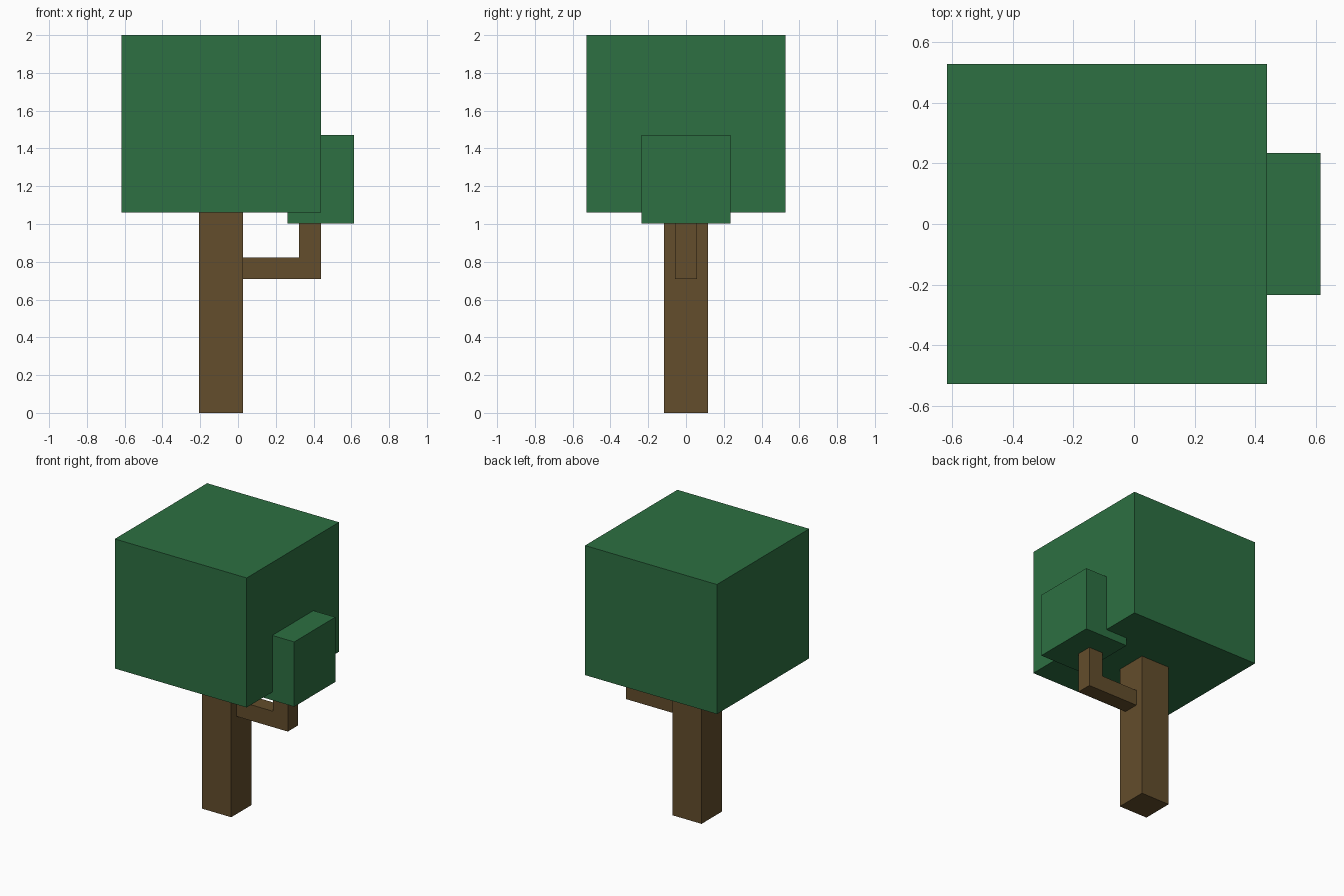
import bpy, bmesh

if "Cube" in bpy.data.objects:
    bpy.data.objects.remove(bpy.data.objects["Cube"])


def make_material(name, rgb):
    mat = bpy.data.materials.new(name)
    mat.diffuse_color = (*rgb, 1.0)
    mat.use_nodes = True
    mat.node_tree.nodes["Principled BSDF"].inputs["Base Color"].default_value = mat.diffuse_color
    return mat


def extrude_profile(name, profile, half_depth, mat):
    """Extrude an x-z outline symmetrically along y."""
    bm = bmesh.new()
    face = bm.faces.new([bm.verts.new((x, -half_depth, z)) for x, z in profile])
    result = bmesh.ops.extrude_face_region(bm, geom=[face])
    verts = [v for v in result["geom"] if isinstance(v, bmesh.types.BMVert)]
    bmesh.ops.translate(bm, verts=verts, vec=(0, 2 * half_depth, 0))
    bmesh.ops.recalc_face_normals(bm, faces=bm.faces)
    mesh = bpy.data.meshes.new(name)
    bm.to_mesh(mesh)
    bm.free()
    mesh.materials.append(mat)
    obj = bpy.data.objects.new(name, mesh)
    bpy.context.collection.objects.link(obj)
    return obj


def block(name, x0, x1, z0, z1, half_depth, mat):
    return extrude_profile(name, [(x0, z0), (x1, z0), (x1, z1), (x0, z1)], half_depth, mat)


bark = make_material("bark_brown", (0.125, 0.075, 0.025))
leaf = make_material("leaf_green", (0.026, 0.162, 0.054))

# Trunk and main crown
block("trunk", -0.206, 0.027, 0.0, 1.062, 0.116, bark)
block("main_foliage", -0.617, 0.439, 1.062, 2.0, 0.528, leaf)

# Elbow-shaped side branch with its own small crown
extrude_profile("side_branch",
                [(0.027, 0.708), (0.439, 0.708), (0.439, 1.003),
                 (0.322, 1.003), (0.322, 0.823), (0.027, 0.823)], 0.057, bark)
block("side_foliage", 0.263, 0.615, 1.003, 1.472, 0.235, leaf)
